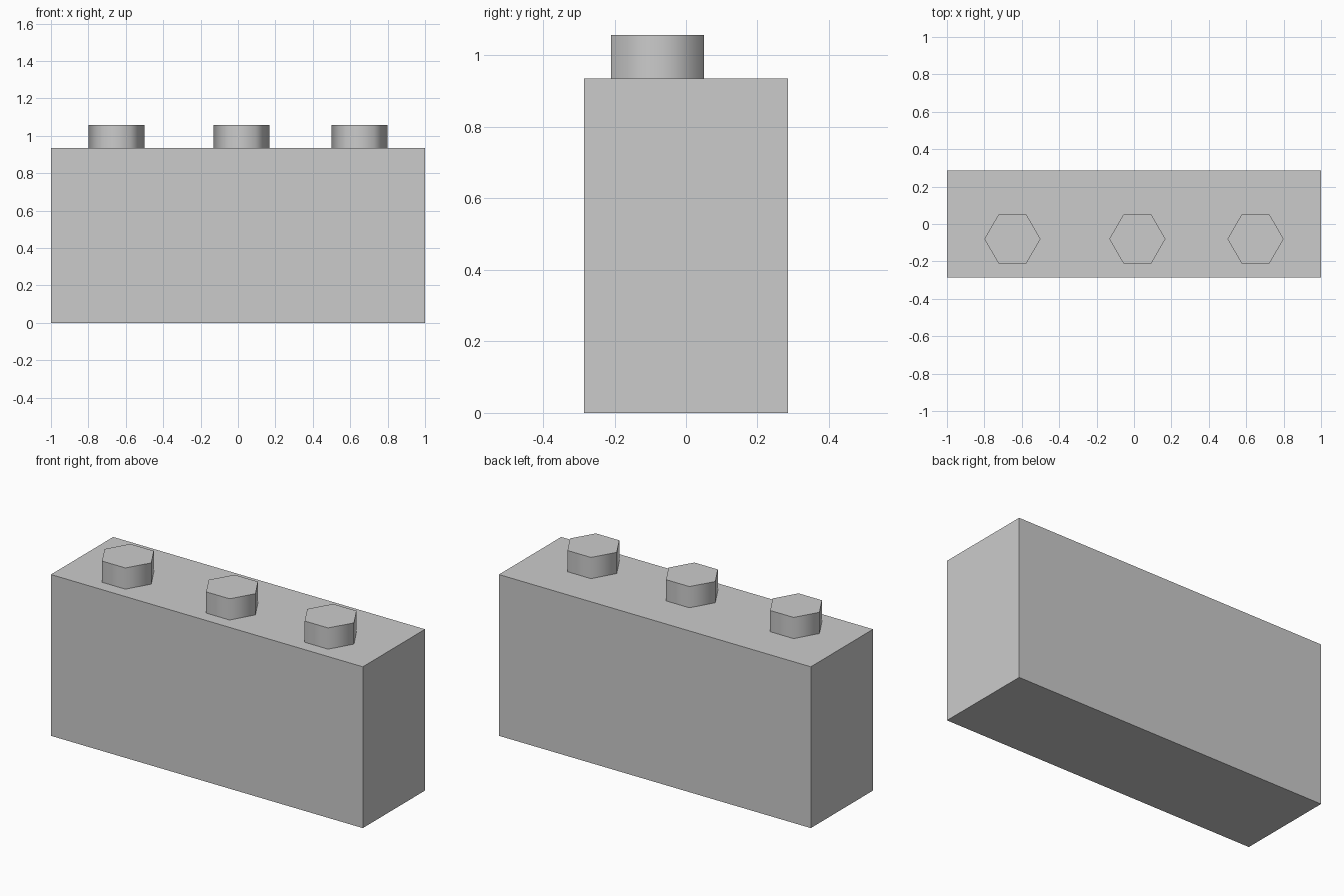
import bpy
import math

default_cube = bpy.data.objects.get("Cube")
if default_cube:
    bpy.data.objects.remove(default_cube, do_unlink=True)

# Single plain grey
grey = bpy.data.materials.new("plain_grey")
grey.use_nodes = True
colour = (0.6, 0.6, 0.6, 1.0)
grey.diffuse_color = colour
grey.node_tree.nodes["Principled BSDF"].inputs["Base Color"].default_value = colour

HEIGHT = 0.935   # top of the block
STUD = 0.123     # stud height above the block

# Block body
bpy.ops.mesh.primitive_cube_add(size=1, location=(0, 0, HEIGHT / 2))
body = bpy.context.object
body.name = "block_body"
body.scale = (2, 0.57, HEIGHT)
bpy.ops.object.transform_apply(location=False, rotation=False, scale=True)
body.data.materials.append(grey)

# Hexagonal studs with corners along x, smooth round the sides
for name, x in (("right_stud", -0.65), ("middle_stud", 0.018), ("left_stud", 0.65)):
    bpy.ops.mesh.primitive_cylinder_add(
        vertices=6, radius=0.15, depth=STUD,
        location=(x, -0.08, HEIGHT + STUD / 2), rotation=(0, 0, math.pi / 2))
    stud = bpy.context.object
    stud.name = name
    stud.data.materials.append(grey)
    bpy.ops.object.shade_smooth_by_angle(angle=math.radians(70))
